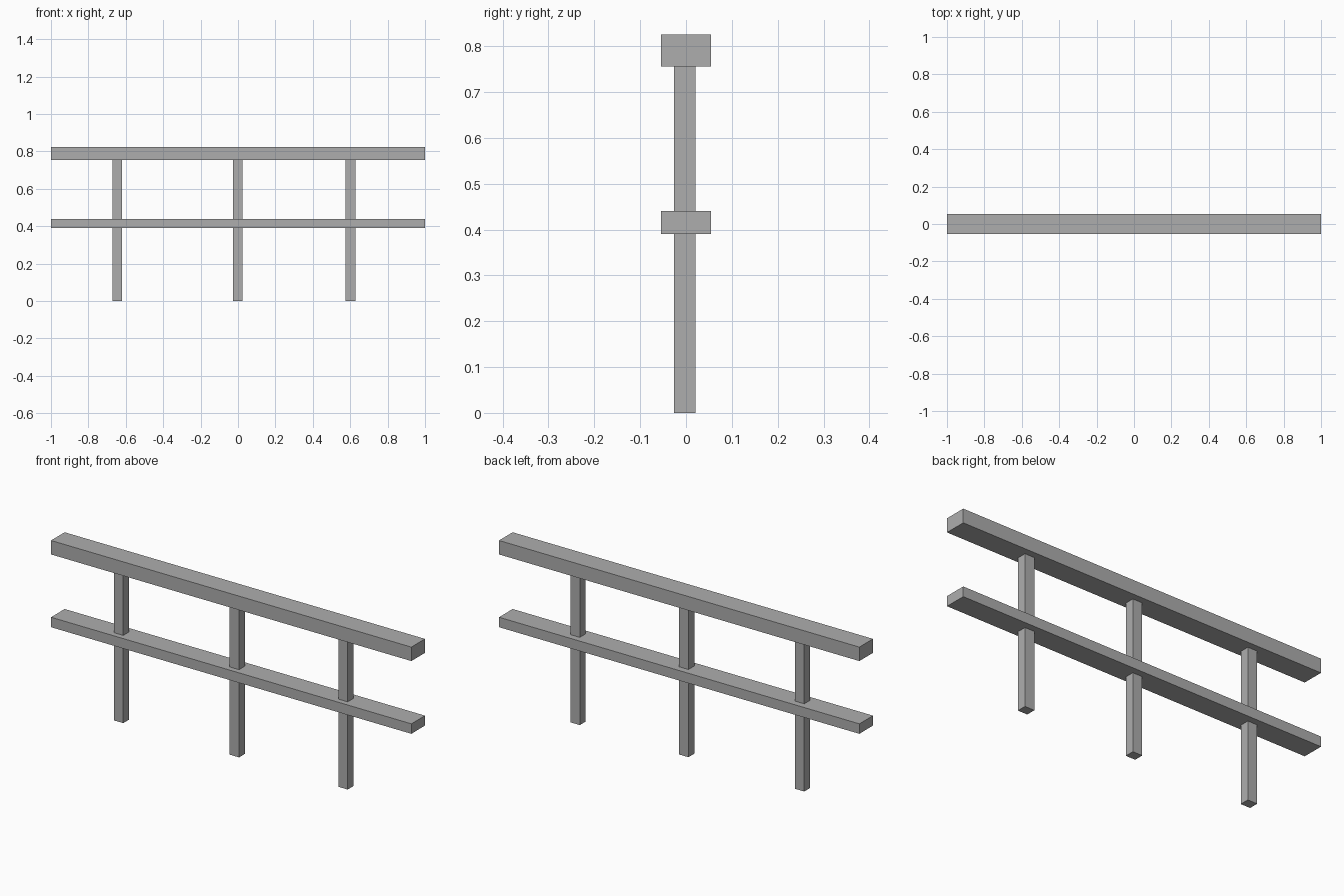
import bpy

# Remove the default object
cube = bpy.data.objects.get("Cube")
if cube:
    bpy.data.objects.remove(cube, do_unlink=True)

# Single flat grey
grey = bpy.data.materials.new("grey")
grey.use_nodes = True
colour = (0.42, 0.42, 0.42, 1)
grey.diffuse_color = colour
grey.node_tree.nodes["Principled BSDF"].inputs["Base Color"].default_value = colour


def beam(name, low, high):
    """Add a box spanning two opposite corners."""
    centre = [(a + b) / 2 for a, b in zip(low, high)]
    bpy.ops.mesh.primitive_cube_add(size=1, location=centre)
    obj = bpy.context.object
    obj.name = name
    obj.scale = [b - a for a, b in zip(low, high)]
    bpy.ops.object.transform_apply(location=False, rotation=False, scale=True)
    obj.data.materials.append(grey)
    return obj


# Horizontal rails
RAIL_DEPTH = 0.054
RAILS = {"top_rail": (0.755, 0.825), "middle_rail": (0.39, 0.44)}
for name, (bottom, top) in RAILS.items():
    beam(name, (-1, -RAIL_DEPTH, bottom), (1, RAIL_DEPTH, top))

# Upright posts, running through the middle rail up to the top rail
POST_HALF = 0.026
POSTS = {"right_post": -0.645, "centre_post": -0.002, "left_post": 0.601}
for name, x in POSTS.items():
    beam(name, (x - POST_HALF, -0.026, 0), (x + POST_HALF, 0.021, 0.755))
